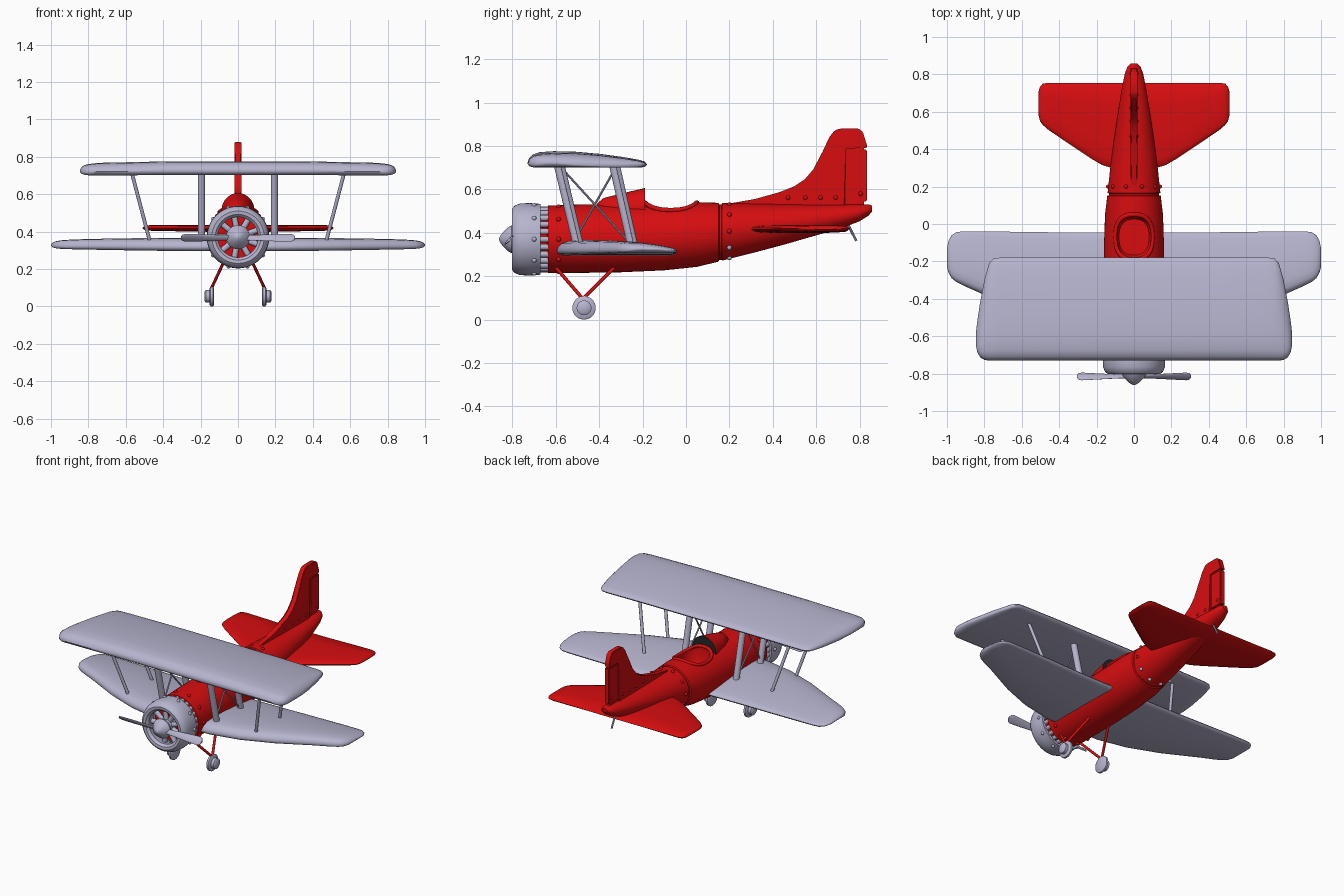
import bpy, bmesh, math
from mathutils import Vector, Matrix

if "Cube" in bpy.data.objects:
    bpy.data.objects.remove(bpy.data.objects["Cube"])

def material(name, rgb):
    m = bpy.data.materials.new(name)
    m.diffuse_color = (*rgb, 1)
    m.use_nodes = True
    m.node_tree.nodes["Principled BSDF"].inputs["Base Color"].default_value = m.diffuse_color
    return m

RED = material("red", (0.68, 0.004, 0.005))
GREY = material("lilac grey", (0.47, 0.46, 0.62))
DARK = material("dark panel", (0.015, 0.02, 0.02))
AXIS_Z = 0.37  # height of the engine axis

def finish(name, bm, mat, angle=40):
    bmesh.ops.recalc_face_normals(bm, faces=bm.faces)
    me = bpy.data.meshes.new(name)
    bm.to_mesh(me)
    bm.free()
    ob = bpy.data.objects.new(name, me)
    bpy.context.collection.objects.link(ob)
    me.materials.append(mat)
    smooth(ob, angle)
    return ob

def smooth(ob, angle=40):
    bpy.ops.object.select_all(action='DESELECT')
    ob.select_set(True)
    bpy.context.view_layer.objects.active = ob
    bpy.ops.object.shade_smooth_by_angle(angle=math.radians(angle))

def loft(bm, rings, cap=True, loop=False):
    vs = [[bm.verts.new(p) for p in r] for r in rings]
    n = len(vs[0])
    pairs = list(zip(vs, vs[1:])) + ([(vs[-1], vs[0])] if loop else [])
    for a, b in pairs:
        for i in range(n):
            bm.faces.new((a[i], a[(i + 1) % n], b[(i + 1) % n], b[i]))
    if cap and not loop:
        bm.faces.new(vs[0])
        bm.faces.new(vs[-1])

def oval(y, top, bottom, hw, n=48):
    c, h = (top + bottom) / 2, (top - bottom) / 2
    return [(hw * math.cos(t), y, c + h * math.sin(t))
            for t in (math.tau * i / n for i in range(n))]

def lathe(bm, profile, loop=False):
    loft(bm, [oval(y, AXIS_Z + r, AXIS_Z - r, r) for y, r in profile], True, loop)

def rod(bm, a, b, r, r2=None, n=14):
    a, b = Vector(a), Vector(b)
    d = b - a
    mat = Matrix.Translation((a + b) / 2) @ d.to_track_quat('Z', 'Y').to_matrix().to_4x4()
    bmesh.ops.create_cone(bm, cap_ends=True, segments=n, radius1=r,
                          radius2=r if r2 is None else r2, depth=d.length, matrix=mat)

def wing(name, stations, mat, profile):
    """Stations are (x, leading y, trailing y, base z, thickness) from centre to tip."""
    full = [(-s[0], *s[1:]) for s in reversed(stations[1:])] + stations
    bm = bmesh.new()
    loft(bm, [[(x, lead + c * (trail - lead), z + h * t) for c, h in profile]
              for x, lead, trail, z, t in full])
    return finish(name, bm, mat, 50)

# Fuselage: y, top, bottom, half width, with a groove behind the cockpit
sections = [(-.72, .48, .26, .11), (-.64, .48, .26, .11), (-.635, .525, .215, .155),
            (-.5, .53, .215, .158), (-.3, .53, .218, .16), (-.1, .535, .227, .16),
            (.05, .541, .243, .155), (.15, .538, .267, .143), (.154, .53, .275, .134),
            (.163, .53, .275, .134), (.167, .537, .272, .141), (.3, .535, .305, .127),
            (.45, .532, .345, .107), (.6, .53, .388, .085), (.72, .53, .422, .066),
            (.8, .531, .453, .05), (.84, .531, .478, .036), (.858, .525, .498, .018)]
bm = bmesh.new()
loft(bm, [oval(*s) for s in sections])
fuselage = finish("fuselage", bm, RED)

# Cockpit opening, cut from above
def cockpit_loop(k, z=None):
    pts = []
    for i in range(40):
        t = math.tau * i / 40
        c, s = math.cos(t), math.sin(t)
        x = k * .1 * math.copysign(abs(c) ** .8, c)
        y = -.07 + k * .12 * math.copysign(abs(s) ** .8, s)
        pts.append((x, y, z if z else .382 + .157 * math.sqrt(1 - (x / .16) ** 2)))
    return pts
bm = bmesh.new()
loft(bm, [cockpit_loop(.8, .41), cockpit_loop(.95, .44), cockpit_loop(1, .65)])
cutter = finish("cockpit_cutter", bm, RED)
mod = fuselage.modifiers.new("cockpit", 'BOOLEAN')
mod.operation, mod.solver, mod.object = 'DIFFERENCE', 'EXACT', cutter
bpy.context.view_layer.objects.active = fuselage
bpy.ops.object.modifier_apply(modifier="cockpit")
bpy.data.objects.remove(cutter)
smooth(fuselage)

# Padded cockpit rim
bm = bmesh.new()
rim = cockpit_loop(1)
loft(bm, [[(x * (1 + .1 * math.cos(t)), -.07 + (y + .07) * (1 + .1 * math.cos(t)),
            z + .011 * math.sin(t)) for t in (math.tau * j / 10 for j in range(10))]
          for x, y, z in rim], loop=True)
finish("cockpit_rim", bm, RED)

# Hump ahead of the cockpit with a dark panel facing the pilot
bm = bmesh.new()
loft(bm, [oval(*s, n=32) for s in [(-.41, .535, .47, .02), (-.38, .56, .45, .05),
                                   (-.31, .578, .44, .07), (-.19, .606, .42, .088)]])
hump = finish("cockpit_hump", bm, RED)
hump.data.materials.append(DARK)
for f in hump.data.polygons:
    f.material_index = int(f.normal.y > .9)

# Cowling ring, engine cylinders and exhaust stubs
bm = bmesh.new()
lathe(bm, [(-.67, .163), (-.72, .167), (-.765, .165), (-.79, .155), (-.802, .14), (-.8, .122),
           (-.785, .108), (-.74, .115), (-.67, .145)], loop=True)
finish("cowling", bm, GREY)
bm = bmesh.new()
for i in range(9):
    t = math.tau * (i + .5) / 9
    d = Vector((math.cos(t), 0, math.sin(t)))
    hub = Vector((0, -.745, AXIS_Z))
    rod(bm, hub + d * .03, hub + d * .115, .016)
rod(bm, (0, -.71, AXIS_Z), (0, -.80, AXIS_Z), .05, .04, 24)
finish("engine_cylinders", bm, GREY)
bm = bmesh.new()
for i in range(24):
    t = math.tau * i / 24
    x, z = .138 * math.cos(t), AXIS_Z + .138 * math.sin(t)
    rod(bm, (x, -.69, z), (x, -.63, z), .014, n=10)
finish("exhaust_stubs", bm, GREY)

# Spinner and two twisted propeller blades
bm = bmesh.new()
lathe(bm, [(-.862, .004), (-.855, .018), (-.84, .036), (-.82, .055), (-.805, .064), (-.79, .06)])
finish("spinner", bm, GREY)
bm = bmesh.new()
for side in (1, -1):
    rings = []
    for x, chord, pitch in [(.02, .014, 60), (.1, .018, 55), (.2, .025, 50), (.28, .029, 45),
                            (.296, .024, 45), (.304, .01, 45)]:
        p = math.radians(pitch)
        ring = []
        for i in range(16):
            t = math.tau * i / 16
            u, v = chord * math.cos(t), .006 * math.sin(t)
            ring.append((side * x, -.815 + u * math.cos(p) - v * math.sin(p),
                         AXIS_Z - .003 + side * (u * math.sin(p) + v * math.cos(p))))
        rings.append(ring)
    loft(bm, rings)
finish("propeller_blades", bm, GREY)

# Wings and tailplane share one lofting helper
AIRFOIL = [(0, .3), (.012, .55), (.04, .78), (.1, .94), (.22, 1), (.4, .97), (.6, .84), (.8, .64),
           (.93, .47), (.98, .36), (1, .2), (.985, .06), (.94, 0), (.5, 0), (.06, 0), (.015, .1)]
FLAT = [(0, .5), (.02, .72), (.1, .9), (.3, 1), (.7, 1), (.95, .85), (1, .5), (.95, .15),
        (.7, 0), (.3, 0), (.1, .1), (.02, .28)]
wing("upper_wing", [(0, -.73, -.18, .702, .074), (.4, -.73, -.18, .702, .073),
                    (.72, -.73, -.18, .7, .068), (.752, -.73, -.185, .7, .067),
                    (.775, -.73, -.21, .7, .064), (.8, -.727, -.3, .701, .06),
                    (.823, -.712, -.42, .704, .05), (.838, -.685, -.52, .71, .034),
                    (.845, -.65, -.58, .718, .012)], GREY, AIRFOIL)
wing("lower_wing", [(0, -.6, -.045, .295, .072), (.2, -.595, -.045, .295, .071),
                    (.4, -.555, -.045, .297, .069), (.6, -.48, -.042, .3, .064),
                    (.82, -.37, -.04, .304, .056), (.91, -.33, -.04, .306, .05),
                    (.95, -.31, -.043, .308, .045), (.975, -.29, -.06, .311, .037),
                    (.992, -.26, -.09, .316, .024), (1, -.23, -.13, .323, .008)], GREY, AIRFOIL)
wing("tailplane", [(0, .29, .755, .398, .038), (.12, .3, .755, .398, .038),
                   (.17, .315, .755, .399, .037), (.23, .35, .755, .4, .036),
                   (.35, .43, .755, .402, .034), (.46, .505, .755, .404, .031),
                   (.488, .53, .75, .406, .027), (.502, .55, .735, .41, .019),
                   (.51, .58, .71, .416, .006)], RED, FLAT)

# Tail fin with a notch for the rudder
def plate(name, outline, half, bevel):
    bm = bmesh.new()
    loft(bm, [[(x, y, z) for y, z in outline] for x in (-half, half)])
    bmesh.ops.bevel(bm, geom=bm.edges[:], offset=bevel, segments=2, affect='EDGES')
    return finish(name, bm, RED)
plate("tail_fin", [(.2, .51), (.2, .535), (.32, .556), (.43, .587), (.5, .61), (.55, .643),
                   (.59, .69), (.63, .775), (.66, .84), (.685, .872), (.71, .88), (.795, .88),
                   (.815, .865), (.835, .8), (.833, .79), (.732, .79), (.732, .51)], .018, .004)
plate("rudder", [(.739, .545), (.739, .783), (.834, .783), (.834, .545)], .017, .004)
plate("rudder_core", [(.71, .5), (.71, .8), (.82, .8), (.82, .5)], .01, .002)

# Rivets in rings and along the fin root
def rivets(name, places, mat):
    bm = bmesh.new()
    for p in places:
        bmesh.ops.create_uvsphere(bm, u_segments=10, v_segments=6, radius=.011,
                                  matrix=Matrix.Translation(p))
    finish(name, bm, mat, 60)
def ring_places(y, c, rx, rz):
    return [(rx * math.cos(t), y, c + rz * math.sin(t))
            for t in (math.tau * i / 10 for i in range(10))]
rear = ring_places(.2, .407, .139, .129)
rivets("cowling_rivets", ring_places(-.70, AXIS_Z, .165, .165), GREY)
rivets("nose_rivets", ring_places(-.587, AXIS_Z, .157, .157), RED)
rivets("rear_rivets", [p for p in rear if p[2] > .37], RED)
rivets("rear_lower_rivets", [p for p in rear if p[2] <= .37], GREY)
rivets("fin_rivets", [(s * .014, y, z) for s in (1, -1) for y, z in
                      [(.47, .562), (.55, .562), (.62, .562), (.69, .562), (.805, .58)]], RED)

# Struts, bracing wires, landing gear and tail skid
struts, outer, wires, legs, wheels = (bmesh.new() for _ in range(5))
for s in (1, -1):
    for top, low in ((-.59, -.5), (-.335, -.25)):
        rod(struts, (s * .195, top, .715), (s * .195, low, .34), .02)
        rod(outer, (s * .568, top + .02, .715), (s * .468, low + .02, .335), .01)
    rod(wires, (s * .195, -.575, .70), (s * .195, -.26, .355), .005, n=8)
    rod(wires, (s * .195, -.33, .69), (s * .195, -.52, .355), .005, n=8)
    for y in (-.6, -.33):
        rod(legs, (s * .075, y, .24), (s * .143, -.475, .095), .008)
    rod(legs, (s * .143, -.475, .1), (s * .143, -.47, .055), .008)
    for x0, x1, r0, r1 in ((.128, .134, .046, .054), (.134, .146, .054, .054),
                           (.146, .153, .054, .042), (.15, .172, .034, .034),
                           (.172, .18, .034, .022)):
        rod(wheels, (s * x0, -.47, .054), (s * x1, -.47, .054), r0, r1, 32)
rod(wires, (0, .735, .46), (0, .785, .363), .006, n=8)
finish("cabin_struts", struts, GREY)
finish("outer_struts", outer, GREY)
finish("wires_and_skid", wires, GREY)
finish("landing_legs", legs, RED)
finish("wheels", wheels, GREY)
